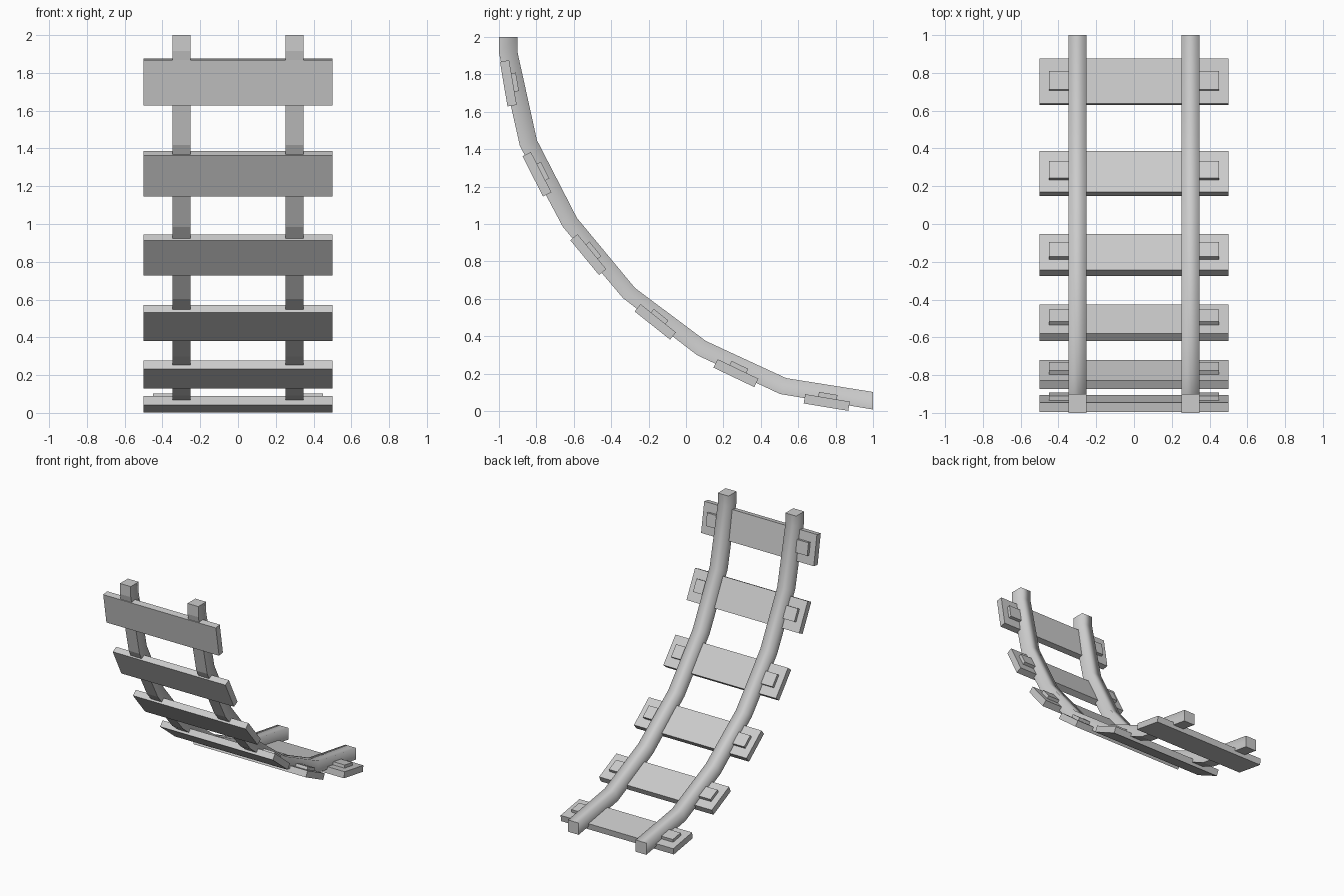
import bpy, bmesh, math
from mathutils import Vector

if "Cube" in bpy.data.objects:
    bpy.data.objects.remove(bpy.data.objects["Cube"])

# rail side profile (y, z): inner (upper) and outer (lower) edge
INNER = [(-0.90, 2.0), (-0.90, 1.915), (-0.797, 1.448), (-0.583, 1.032),
         (-0.273, 0.658), (0.107, 0.374), (0.535, 0.176), (1.0, 0.102)]
OUTER = [(-1.0, 2.0), (-1.0, 1.915), (-0.888, 1.417), (-0.658, 0.984),
         (-0.337, 0.604), (0.059, 0.299), (0.503, 0.091), (1.0, 0.008)]

# sleepers: centre y, centre z, tilt from vertical in degrees
SLEEPERS = [(-0.95, 1.752, 9.6), (-0.797, 1.266, 27), (-0.5225, 0.836, 39.5),
            (-0.164, 0.4765, 51.5), (0.267, 0.2025, 64.5), (0.7525, 0.0455, 80.6)]


def finish(name, bm):
    bmesh.ops.recalc_face_normals(bm, faces=bm.faces)
    me = bpy.data.meshes.new(name)
    bm.to_mesh(me)
    bm.free()
    ob = bpy.data.objects.new(name, me)
    bpy.context.collection.objects.link(ob)
    return ob


def rail(name, x, half=0.048):
    bm = bmesh.new()
    rings = []
    for (yi, zi), (yo, zo) in zip(INNER, OUTER):
        rings.append([bm.verts.new(p) for p in (
            (x - half, yi, zi), (x + half, yi, zi),
            (x + half, yo, zo), (x - half, yo, zo))])
    for a, b in zip(rings, rings[1:]):
        for i in range(4):
            j = (i + 1) % 4
            f = bm.faces.new((a[i], a[j], b[j], b[i]))
            f.smooth = i != 2          # underside stays flat
            if i == 2:
                for e in f.edges:
                    e.smooth = False
    for ring in (rings[0], rings[-1]):
        cap = bm.faces.new(ring)
        for e in cap.edges:
            e.smooth = False
    return finish(name, bm)


def board(name, centre, size, tilt):
    # box with local y running along the track and local z facing inward
    ob = None
    bm = bmesh.new()
    bmesh.ops.create_cube(bm, size=1)
    bmesh.ops.scale(bm, vec=Vector(size), verts=bm.verts)
    ob = finish(name, bm)
    ob.location = centre
    ob.rotation_euler = (math.radians(tilt - 90), 0, 0)
    return ob


# rails
rail("rail_left", -0.3)
rail("rail_right", 0.3)

# sleepers with a fixing pad beside each rail
for n, (y, z, tilt) in enumerate(SLEEPERS, 1):
    board(f"sleeper_{n}", (0, y, z), (1.0, 0.242, 0.05), tilt)
    a = math.radians(tilt)
    off = 0.034
    for side, s in (("left", -1), ("right", 1)):
        board(f"pad_{side}_{n}",
              (s * 0.375, y + off * math.cos(a), z + off * math.sin(a)),
              (0.15, 0.1, 0.03), tilt)
